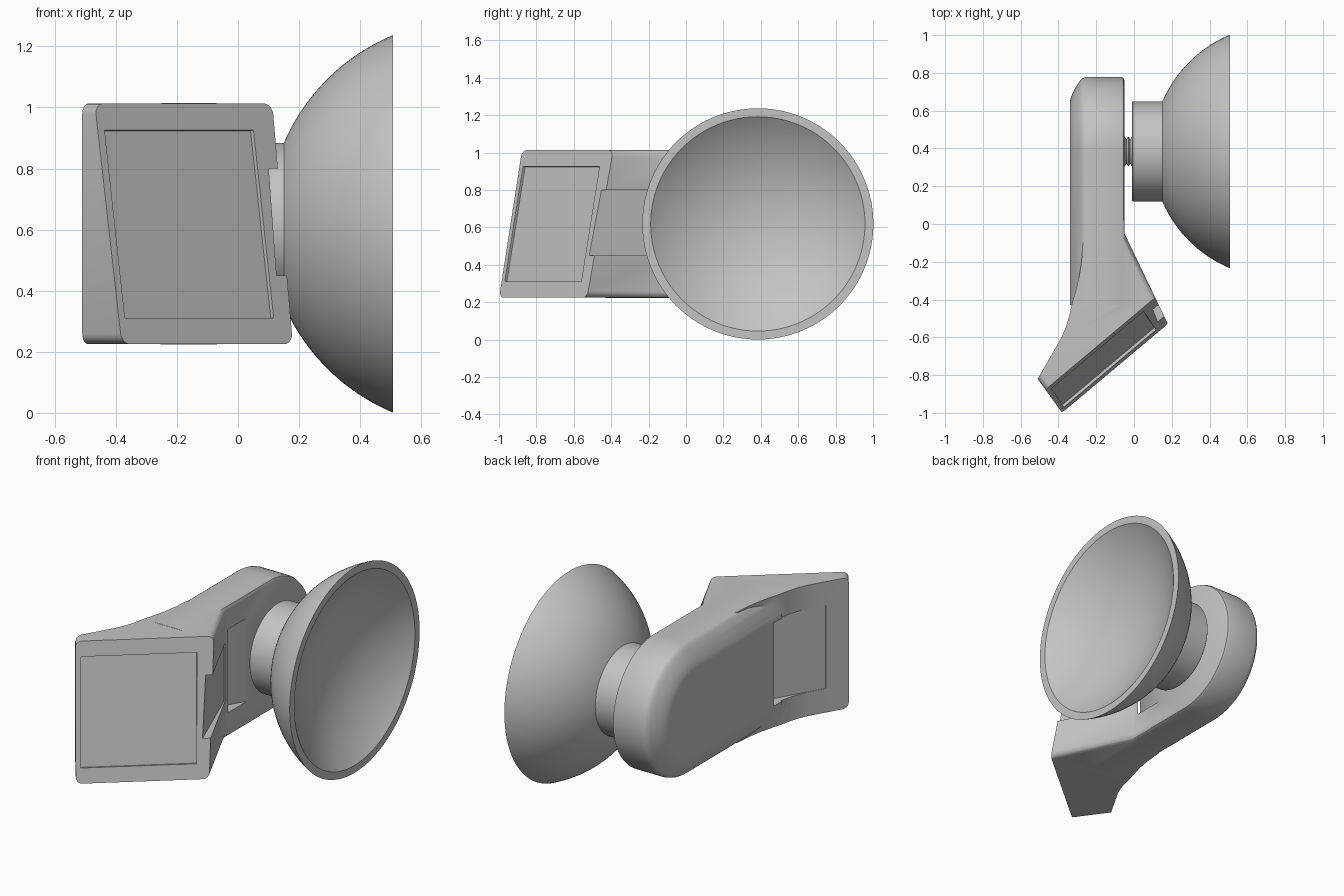
import bpy, bmesh
from math import sin, cos, pi, sqrt
from mathutils import Vector

cube = bpy.data.objects.get("Cube")
if cube:
    bpy.data.objects.remove(cube)

GREY = (0.55, 0.55, 0.55, 1)
grey = bpy.data.materials.new("light grey plastic")
grey.use_nodes = True
grey.diffuse_color = GREY
grey.node_tree.nodes["Principled BSDF"].inputs["Base Color"].default_value = GREY

AXIS_Y, AXIS_Z = 0.384, 0.619     # centre of the suction cup and the arm end
LOW, HIGH = 0.225, 1.013          # bottom and top of the head


def finish(name, bm):
    bmesh.ops.recalc_face_normals(bm, faces=bm.faces)
    mesh = bpy.data.meshes.new(name)
    bm.to_mesh(mesh)
    bm.free()
    mesh.materials.append(grey)
    obj = bpy.data.objects.new(name, mesh)
    bpy.context.collection.objects.link(obj)
    return obj


def smooth(obj, angle=0.6):
    bpy.ops.object.select_all(action='DESELECT')
    obj.select_set(True)
    bpy.context.view_layer.objects.active = obj
    bpy.ops.object.shade_smooth_by_angle(angle=angle)


def loft(name, rings):
    """Skin a list of equal point rings and cap both ends."""
    bm = bmesh.new()
    rows = [[bm.verts.new(p) for p in ring] for ring in rings]
    n = len(rows[0])
    bm.faces.new(rows[0])
    bm.faces.new(rows[-1])
    for a, b in zip(rows, rows[1:]):
        for i in range(n):
            j = (i + 1) % n
            bm.faces.new((a[i], a[j], b[j], b[i]))
    return finish(name, bm)


def prism(name, outline, low, high):
    return loft(name, [[(x, y, z) for x, y in outline] for z in (low, high)])


def revolve(name, profile, steps=96):
    """Turn an (x, radius) profile around the cup axis."""
    turns = [2 * pi * i / steps for i in range(steps)]
    return smooth(loft(name, [[(x, AXIS_Y + r * cos(t), AXIS_Z + r * sin(t)) for t in turns]
                              for x, r in profile]))


def boolean(target, tool, operation):
    mod = target.modifiers.new(operation.lower(), 'BOOLEAN')
    mod.operation = operation
    mod.solver = 'EXACT'
    mod.object = tool
    bpy.context.view_layer.objects.active = target
    bpy.ops.object.modifier_apply(modifier=mod.name)
    bpy.data.objects.remove(tool)


# Arm: round-ended bar with a wide soft edge on its outer side
def arm_ring(x, inset):
    r = 0.395 - inset
    ring = [(x, -0.43, AXIS_Z - r)]
    for i in range(49):
        t = -pi / 2 + pi * i / 48
        ring.append((x, AXIS_Y + r * cos(t), AXIS_Z + r * sin(t)))
    return ring + [(x, -0.43, AXIS_Z + r)]


edge = [(-0.05, 0.02), (-0.056, 0.006), (-0.07, 0), (-0.25, 0), (-0.265, 0.003), (-0.276, 0.01)]
rings = [arm_ring(x, inset) for x, inset in edge]
for i in range(9):
    s = 0.85 * (1 - i / 8)
    rings.append(arm_ring(-0.34 + 0.07 * s ** 1.6, 0.14 * (1 - s)))
mount = loft("mount_body", rings)

# Head: angled block with a leaning front face, blending into the arm
outline = [(-0.06, -0.03), (0.18, -0.53), (-0.38, -1.0), (-0.51, -0.82), (-0.385, -0.603),
           (-0.362, -0.55), (-0.344, -0.49), (-0.328, -0.42), (-0.308, -0.35), (-0.291, -0.28),
           (-0.278, -0.2), (-0.27, -0.1), (-0.2, -0.06)]
head = prism("head", outline, LOW, HIGH)
corner = Vector((-0.38, -1.0, LOW))
across = Vector((0.56, 0.47, 0))
up = Vector((-0.085, 0.125, HIGH - LOW))
out = across.cross(up).normalized()
bm = bmesh.new()
bm.from_mesh(head.data)
bmesh.ops.bisect_plane(bm, geom=bm.verts[:] + bm.edges[:] + bm.faces[:],
                       plane_co=corner + out * -0.001, plane_no=out, clear_outer=True)
bmesh.ops.holes_fill(bm, edges=[e for e in bm.edges if e.is_boundary])
bmesh.ops.recalc_face_normals(bm, faces=bm.faces)


def is_side_rim(edge):
    a, b = (v.co for v in edge.verts)
    if abs(a.z - b.z) > 0.01:
        return False
    mid = (a + b) / 2
    left = mid.x < -0.4 and mid.y < -0.8
    right = mid.x > 0
    return (left or right) and any(abs(f.normal.z) > 0.9 for f in edge.link_faces) \
        and not any(f.normal.dot(out) > 0.9 for f in edge.link_faces)


bmesh.ops.bevel(bm, geom=[e for e in bm.edges if is_side_rim(e)],
                offset=0.035, segments=5, profile=0.5, affect='EDGES')
bm.to_mesh(head.data)
bm.free()
boolean(mount, head, 'UNION')

# Recessed panel in the front face
panel = [(0.035, 0.11), (0.905, 0.11), (0.905, 0.89), (0.035, 0.89)]
boolean(mount, loft("panel_cutter", [[corner + across * a + up * b + out * d for a, b in panel]
                                     for d in (-0.016, 0.1)]), 'DIFFERENCE')

# Shallow channel along the sloped side
channel = [(0.17, -0.63), (-0.054, -0.055), (0.1, 0), (0.4, -0.5)]
boolean(mount, prism("channel_cutter", channel, 0.45, 0.8), 'DIFFERENCE')

# Strap tunnel running obliquely through the arm, level with the back of the head
near, far = Vector((-0.507, -0.82)), Vector((-0.34, -0.35))
run = Vector((0.46, 0.8))
tunnel = [near + run * 0.15, near + run * 1.2, far + run * 0.9, far - run * 0.5]
boolean(mount, prism("tunnel_cutter", tunnel, 0.37, 0.87), 'DIFFERENCE')
smooth(mount, 0.6)

# Threaded stud between arm and disc
thread = [(-0.1 + 0.01 * i, 0.08 if i % 2 else 0.065) for i in range(13)]
revolve("threaded_stud", thread, 48)

# Disc behind the cup, its end tucked inside the cup wall
revolve("cup_base", [(-0.01, 0.26), (-0.005, 0.265), (0.155, 0.265), (0.115, 0.02)])

# Suction cup: deep outer dome and a shallower inner bowl joined by a flat rim
RIM = 0.508


def dome(radius, rim_radius, count=28):
    """Sphere section that reaches rim_radius at the rim plane."""
    centre = RIM + sqrt(radius ** 2 - rim_radius ** 2)
    points = []
    for i in range(count + 1):
        r = 0.002 + (rim_radius - 0.002) * sin(pi / 2 * i / count)
        points.append((centre - sqrt(radius ** 2 - r ** 2), r))
    return points


revolve("suction_cup", dome(0.669, 0.618) + dome(0.93, 0.573)[::-1])
